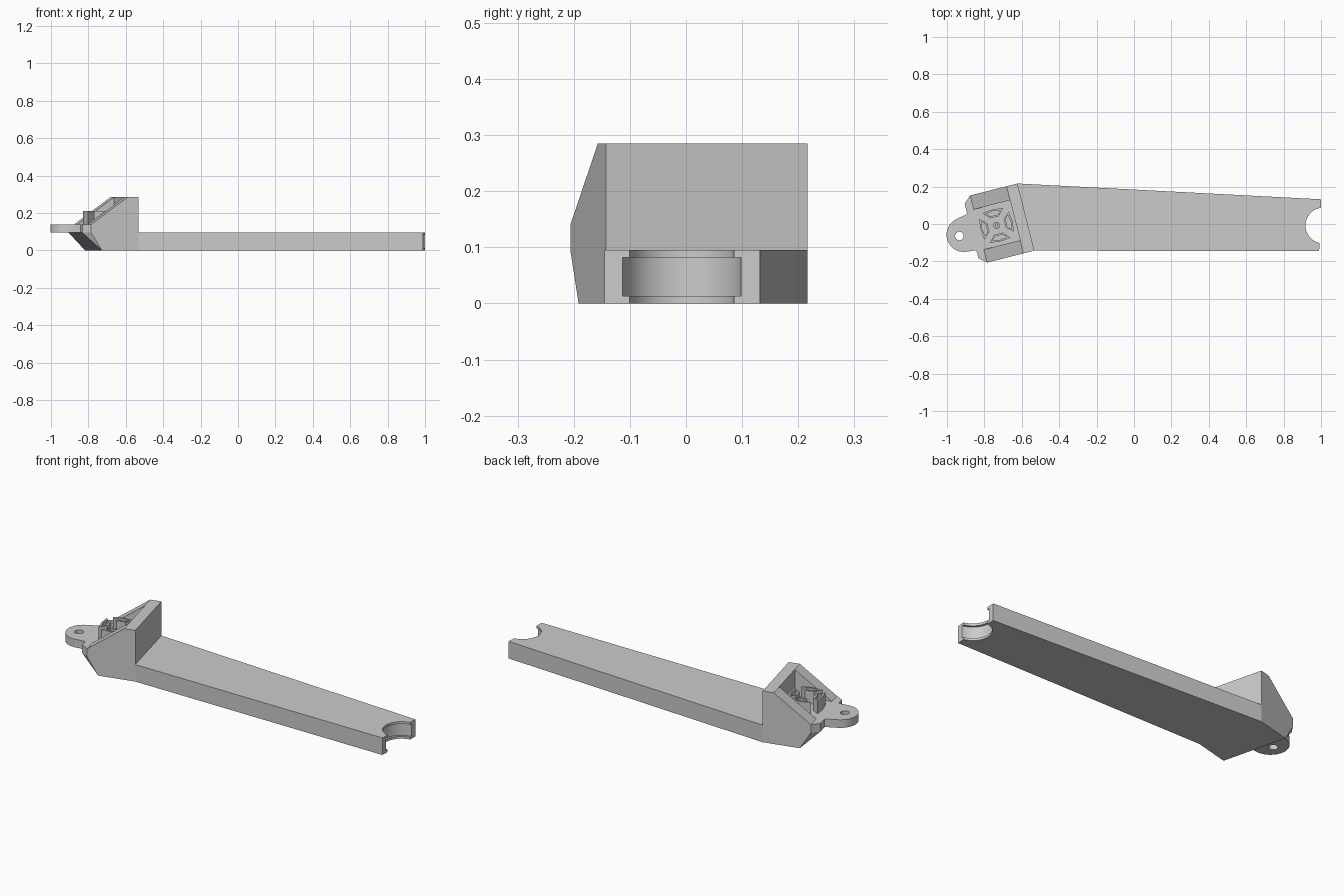
import bpy
import bmesh
from math import cos, sin, pi, radians
from mathutils import Vector

cube = bpy.data.objects.get("Cube")
if cube:
    bpy.data.objects.remove(cube)

grey = bpy.data.materials.new("plain grey")
grey.use_nodes = True
COLOUR = (0.6, 0.6, 0.6, 1)
grey.diffuse_color = COLOUR
grey.node_tree.nodes["Principled BSDF"].inputs["Base Color"].default_value = COLOUR

# Head frame: s runs outward to the tab, t across towards the back
ORIGIN = Vector((-0.578, 0.037, 0))
S_AXIS = Vector((-0.97, -0.245, 0))
T_AXIS = Vector((-0.245, 0.97, 0))


def head(s, t, z=0.0):
    return ORIGIN + S_AXIS * s + T_AXIS * t + Vector((0, 0, z))


def solid(name, points):
    """Convex solid wrapped around the points."""
    bm = bmesh.new()
    for p in points:
        bm.verts.new(p)
    hull = bmesh.ops.convex_hull(bm, input=bm.verts[:])
    loose = set(hull["geom_interior"] + hull["geom_unused"])
    bmesh.ops.delete(bm, geom=[v for v in loose if isinstance(v, bmesh.types.BMVert)], context='VERTS')
    bmesh.ops.dissolve_limit(bm, angle_limit=radians(0.5), verts=bm.verts[:], edges=bm.edges[:])
    bmesh.ops.recalc_face_normals(bm, faces=bm.faces[:])
    mesh = bpy.data.meshes.new(name)
    bm.to_mesh(mesh)
    bm.free()
    mesh.materials.append(grey)
    obj = bpy.data.objects.new(name, mesh)
    bpy.context.collection.objects.link(obj)
    return obj


def plate(name, outline, z0, z1):
    return solid(name, [Vector((p[0], p[1], z)) for p in outline for z in (z0, z1)])


def disc(centre, r, n=48, start=0.0, sweep=2 * pi):
    return [(centre[0] + r * cos(start + sweep * i / n),
             centre[1] + r * sin(start + sweep * i / n)) for i in range(n + 1 if sweep < 6 else n)]


def cut(obj, cutters):
    for c in cutters:
        mod = obj.modifiers.new("cut", 'BOOLEAN')
        mod.operation = 'DIFFERENCE'
        mod.solver = 'EXACT'
        mod.object = c
    bpy.context.view_layer.update()
    deps = bpy.context.evaluated_depsgraph_get()
    mesh = bpy.data.meshes.new_from_object(obj.evaluated_get(deps))
    obj.modifiers.clear()
    obj.data = mesh
    for c in cutters:
        bpy.data.objects.remove(c)


def smooth(obj):
    bpy.ops.object.select_all(action='DESELECT')
    obj.select_set(True)
    bpy.context.view_layer.objects.active = obj
    bpy.ops.object.shade_smooth_by_angle(angle=radians(30))


# Long tapered arm with a grooved round notch in its end
ARM_TOP = 0.095
arm = plate("arm", [head(0, 0.185), (1.0, 0.132), (0.99, -0.145), head(0, -0.185)], 0, ARM_TOP)
notch = (1.012, -0.008)
cut(arm, [plate("notch_cutter", disc(notch, 0.095, 64), -0.1, 0.2),
          plate("groove_cutter", disc(notch, 0.107, 64), 0.013, 0.082)])
smooth(arm)

# Head base: undercut front with chamfered corners
LEDGE = 0.14
base = []
for side in (-1, 1):
    base += [head(0, side * 0.185), head(0.2, side * 0.185)]
    for z in (ARM_TOP, LEDGE):
        base += [head(0, side * 0.185, z), head(0.26, side * 0.185, z), head(0.3, side * 0.15, z)]
solid("head_base", base)

# Sloped cheeks and back wall around an open pocket
wedge = [head(s, t, z) for t in (-0.185, 0.185)
         for s, z in ((0, LEDGE), (0, 0.285), (0.06, 0.285), (0.26, LEDGE))]
walls = solid("head_walls", wedge)
cut(walls, [solid("pocket_cutter", [head(s, t, z) for s in (0.06, 0.4)
                                    for t in (-0.113, 0.108) for z in (0.1, 0.4)])])

# Rounded tab with a screw hole
rim = disc((0.345, -0.01), 0.092, 32, -pi / 2, pi)
tab = plate("tab", [head(s, t) for s, t in rim + [(0.27, 0.1), (0.27, -0.11)]], ARM_TOP, LEDGE)
cut(tab, [plate("hole_cutter", disc(head(0.369, -0.011), 0.023, 32), 0, 0.3)])
smooth(tab)

# Four hollow bosses around a slotted centre stud
MID = (0.163, -0.005)


def boss_outline(quarter, near, far, near_w, far_w):
    c, s = cos(quarter * pi / 2), sin(quarter * pi / 2)
    pts = [(near, near_w), (near, -near_w), (far, -far_w), (far + 0.006, 0), (far, far_w)]
    return [head(MID[0] + a * c - b * s, MID[1] + a * s + b * c) for a, b in pts]


for i, place in enumerate(("front", "back", "inner", "outer")):
    boss = plate("boss_" + place, boss_outline(i, 0.045, 0.082, 0.024, 0.056), LEDGE, 0.21)
    cut(boss, [plate("boss_cutter", boss_outline(i, 0.055, 0.073, 0.022, 0.039), 0.15, 0.3)])

stud = plate("stud", disc(head(*MID), 0.018, 24), LEDGE, 0.165)
slot = [head(MID[0] + a, MID[1] + b) for a in (-0.004, 0.004) for b in (-0.03, 0.03)]
cut(stud, [plate("slot_cutter", slot, 0.155, 0.2)])
smooth(stud)
